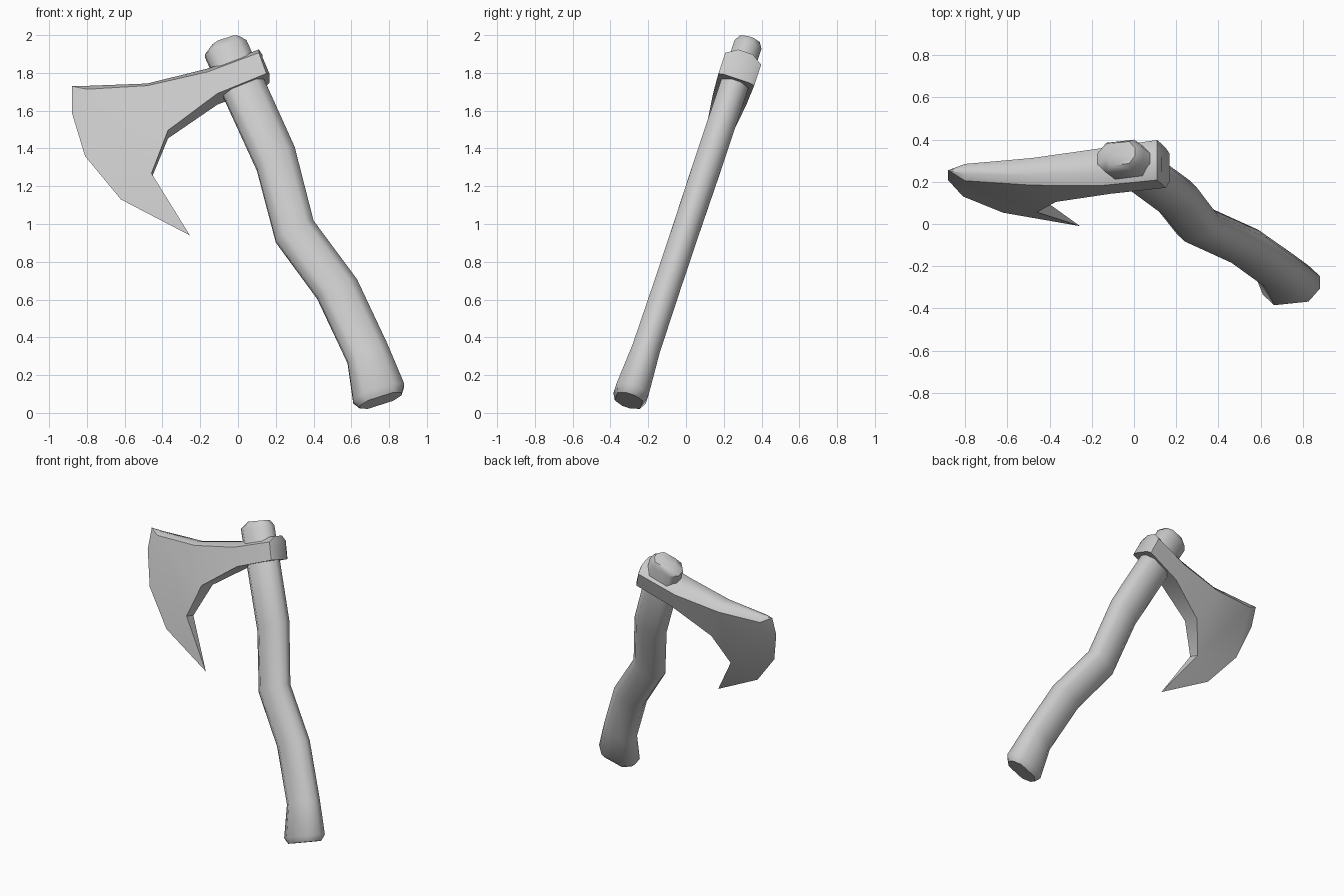
import bpy, bmesh, math
from mathutils import Vector

cube = bpy.data.objects.get("Cube")
if cube:
    bpy.data.objects.remove(cube, do_unlink=True)

GREY = (0.6, 0.6, 0.6, 1)
mat = bpy.data.materials.new("plain grey")
mat.use_nodes = True
mat.diffuse_color = GREY
mat.node_tree.nodes["Principled BSDF"].inputs["Base Color"].default_value = GREY

# The axe lies in one plane that leans backwards
SLOPE = 0.335
LEAN = math.atan(SLOPE)


def place(x, z, w=0.0):
    """Point on the leaning plane at x, z, moved w along its normal (w > 0 is back)."""
    return Vector((x, -0.325 + SLOPE * z + w * math.cos(LEAN), z - w * math.sin(LEAN)))


def finish(name, bm, angle):
    bmesh.ops.recalc_face_normals(bm, faces=bm.faces[:])
    mesh = bpy.data.meshes.new(name)
    bm.to_mesh(mesh)
    bm.free()
    mesh.materials.append(mat)
    obj = bpy.data.objects.new(name, mesh)
    bpy.context.collection.objects.link(obj)
    bpy.ops.object.select_all(action='DESELECT')
    obj.select_set(True)
    bpy.context.view_layer.objects.active = obj
    bpy.ops.object.shade_smooth_by_angle(angle=math.radians(angle))
    return obj


def bridge(bm, a, b):
    for i in range(len(a)):
        j = (i + 1) % len(a)
        bm.faces.new((a[i], a[j], b[j], b[i]))


# Handle: eight-sided sections, given by both edge points and half thickness
sections = [
    ((-0.135, 1.945), (0.005, 1.99), 0.055),
    ((-0.175, 1.89), (0.045, 1.965), 0.075),
    ((0.10, 1.29), (0.30, 1.40), 0.076),
    ((0.20, 0.91), (0.40, 1.01), 0.073),
    ((0.42, 0.61), (0.63, 0.70), 0.073),
    ((0.58, 0.27), (0.79, 0.36), 0.075),
    ((0.61, 0.06), (0.88, 0.145), 0.09),
    ((0.645, 0.03), (0.865, 0.10), 0.07),
]
octagon = [(1, 0.35), (0.6, 1), (-0.6, 1), (-1, 0.35),
           (-1, -0.35), (-0.6, -1), (0.6, -1), (1, -0.35)]
bm = bmesh.new()
rings = []
for left, right, half in sections:
    mid = (Vector(left) + Vector(right)) / 2
    arm = (Vector(right) - Vector(left)) / 2
    rings.append([bm.verts.new(place(*(mid + arm * e), half * t)) for e, t in octagon])
for a, b in zip(rings, rings[1:]):
    bridge(bm, a, b)
bm.faces.new(rings[0])
bm.faces.new(rings[-1])
finish("handle", bm, 50)

# Axe head: stations from the eye to the blade
# (top x, top edge z, crown z, bottom x, bottom z, half thickness)
stations = [
    (0.13, 1.86, 1.885, 0.168, 1.77, 0.07),
    (0.11, 1.875, 1.911, 0.15, 1.765, 0.10),
    (-0.16, 1.776, 1.811, -0.11, 1.661, 0.093),
    (-0.48, 1.711, 1.735, -0.37, 1.475, 0.068),
    (-0.80, 1.70, 1.726, -0.458, 1.255, 0.042),
]
bm = bmesh.new()
rings = []
for tx, tz, crown, bx, bz, t in stations:
    loop = [(bx, bz, -t), (tx, tz, -t), (tx, crown, -0.4 * t),
            (tx, crown, 0.4 * t), (tx, tz, t), (bx, bz, t)]
    rings.append([bm.verts.new(place(*p)) for p in loop])
for a, b in zip(rings, rings[1:]):
    bridge(bm, a, b)
bm.faces.new(rings[0])

# Cutting edge, closed to the last station on both sides
edge = [bm.verts.new(place(x, z)) for x, z in
        [(-0.88, 1.73), (-0.88, 1.59), (-0.81, 1.36), (-0.62, 1.13), (-0.255, 0.94)]]
last = rings[-1]
for bottom, top, crown in ((last[0], last[1], last[2]), (last[5], last[4], last[3])):
    for i in range(2):
        bm.faces.new((top, edge[i], edge[i + 1]))
    bm.faces.new((top, edge[2], bottom))
    for i in (2, 3):
        bm.faces.new((bottom, edge[i], edge[i + 1]))
    bm.faces.new((top, crown, edge[0]))
bm.faces.new((last[2], last[3], edge[0]))
bm.faces.new((last[0], last[5], edge[4]))
finish("axe_head", bm, 40)
